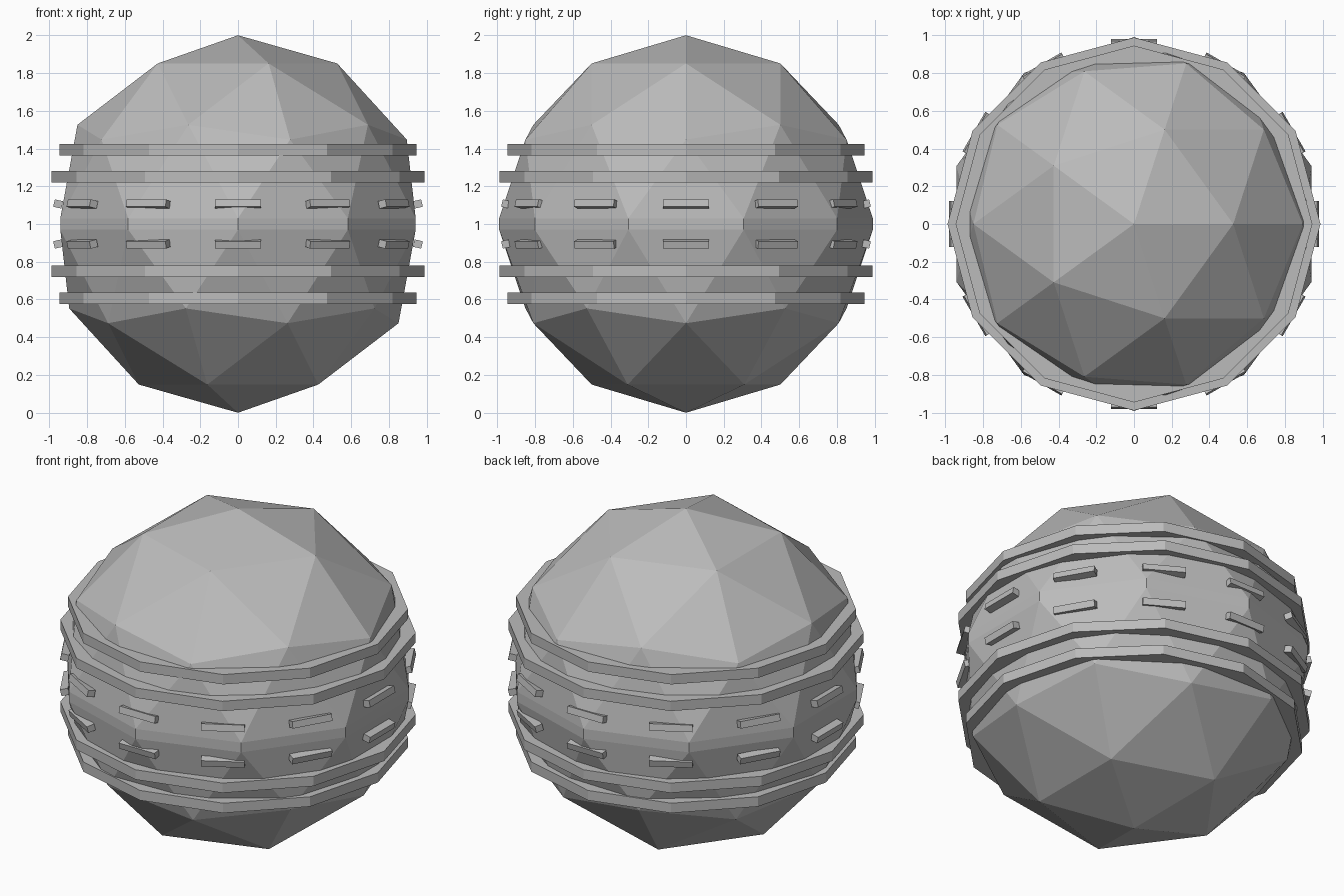
import bpy
import bmesh
from math import radians
from mathutils import Matrix, Vector

cube = bpy.data.objects.get("Cube")
if cube:
    bpy.data.objects.remove(cube, do_unlink=True)

# One plain grey for everything
GREY = (0.5, 0.5, 0.5, 1)
grey = bpy.data.materials.new("plain grey")
grey.use_nodes = True
grey.diffuse_color = GREY
grey.node_tree.nodes["Principled BSDF"].inputs["Base Color"].default_value = GREY

CENTRE = Vector((0, 0, 1))


def add_object(name, bm, smooth=False):
    bmesh.ops.recalc_face_normals(bm, faces=bm.faces)
    for face in bm.faces:
        face.smooth = smooth
    mesh = bpy.data.meshes.new(name)
    bm.to_mesh(mesh)
    bm.free()
    mesh.materials.append(grey)
    obj = bpy.data.objects.new(name, mesh)
    obj.location = CENTRE
    bpy.context.collection.objects.link(obj)
    return obj


# Faceted globe, split at the equator to make a narrow upright band
bm = bmesh.new()
bmesh.ops.create_icosphere(bm, subdivisions=2, radius=1)
equator = [e for e in bm.edges if all(abs(v.co.z) < 0.001 for v in e.verts)]
bmesh.ops.split_edges(bm, edges=equator)
for v in [v for v in bm.verts if v.is_boundary]:
    side = 1 if sum(f.calc_center_median().z for f in v.link_faces) > 0 else -1
    v.co = (v.co.x * 0.99, v.co.y * 0.99, side * 0.03)
bmesh.ops.bridge_loops(bm, edges=[e for e in bm.edges if e.is_boundary])
add_object("faceted_globe", bm)

# Twelve-sided hoops, two above and two below the equator
for label, side in (("upper", 1), ("lower", -1)):
    for place, height, radius in (("outer", 0.393, 0.945), ("inner", 0.25, 0.988)):
        bm = bmesh.new()
        bmesh.ops.create_cone(bm, cap_ends=True, segments=12, radius1=radius,
                              radius2=radius, depth=0.06,
                              matrix=Matrix.Translation((0, 0, side * height)))
        hoop = add_object(f"{label}_{place}_hoop", bm)

# A row of small tilted blocks on each side of the equator
for label, side in (("upper", 1), ("lower", -1)):
    bm = bmesh.new()
    for i in range(12):
        place = (Matrix.Rotation(radians(30 * i), 4, "Z")
                 @ Matrix.Translation((0.953, 0, side * 0.106))
                 @ Matrix.Rotation(radians(-13 * side), 4, "Y")
                 @ Matrix.Diagonal((0.045, 0.242, 0.04, 1)))
        bmesh.ops.create_cube(bm, size=1, matrix=place)
    add_object(f"{label}_block_row", bm)
